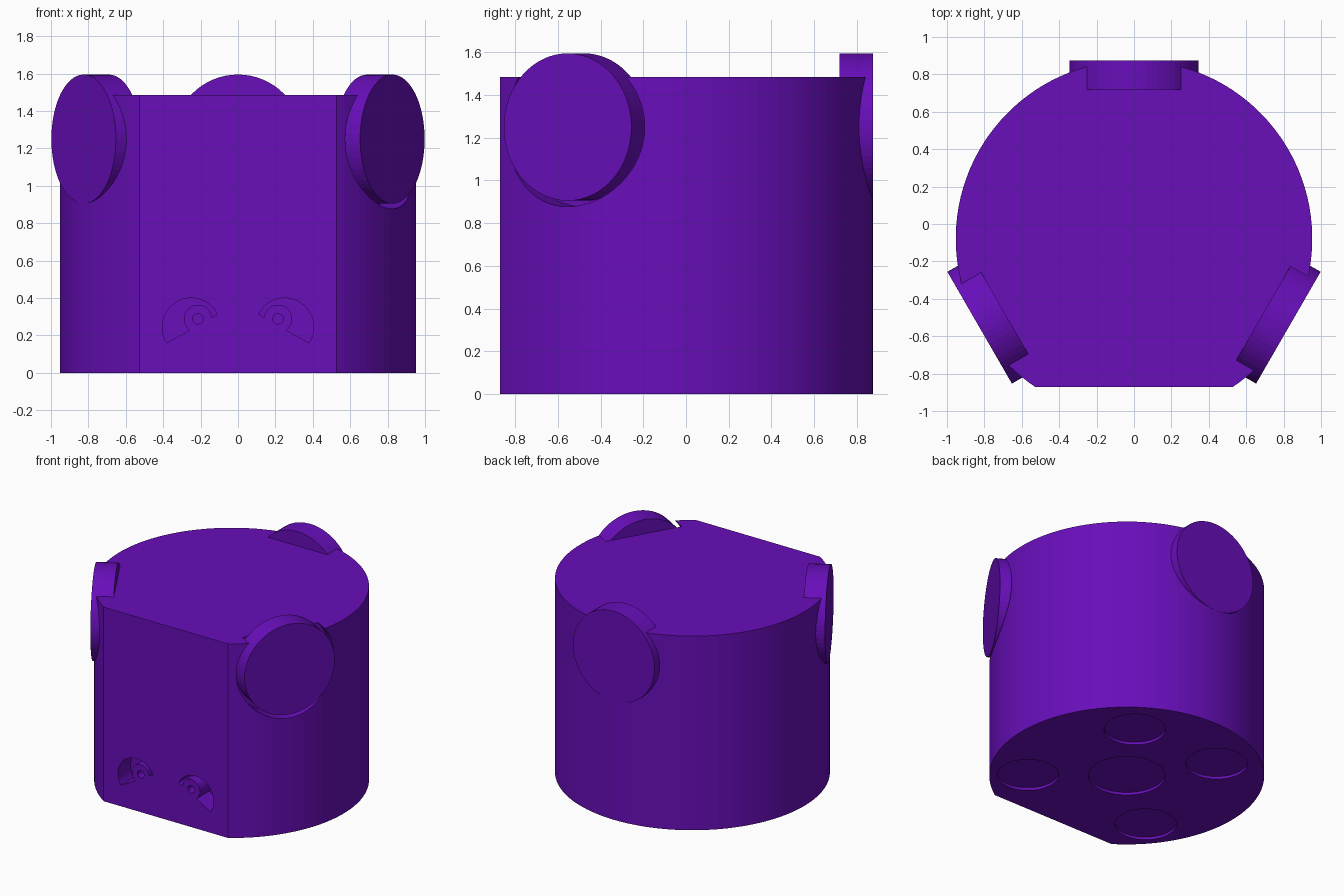
import bpy, bmesh, math
from mathutils import Matrix, Vector

if "Cube" in bpy.data.objects:
    bpy.data.objects.remove(bpy.data.objects["Cube"])

CY = -0.078            # y of the body axis
R = 0.953              # body radius
FRONT = -0.872         # flat front face
TOP = 1.485

purple = bpy.data.materials.new("purple")
purple.diffuse_color = (0.138, 0.0044, 0.491, 1)
purple.use_nodes = True
purple.node_tree.nodes["Principled BSDF"].inputs["Base Color"].default_value = purple.diffuse_color


def arc(cx, cy, r, a0, a1, n):
    """Points along an arc, angles in degrees."""
    return [(cx + r * math.cos(math.radians(a0 + (a1 - a0) * i / n)),
             cy + r * math.sin(math.radians(a0 + (a1 - a0) * i / n))) for i in range(n + 1)]


def prism(name, pts, depth, matrix=Matrix()):
    """Extrude a closed 2D outline along local z, then place it."""
    bm = bmesh.new()
    face = bm.faces.new([bm.verts.new((x, y, 0)) for x, y in pts])
    ext = bmesh.ops.extrude_face_region(bm, geom=[face])
    verts = [g for g in ext["geom"] if isinstance(g, bmesh.types.BMVert)]
    bmesh.ops.translate(bm, verts=verts, vec=(0, 0, depth))
    bm.transform(matrix)
    bmesh.ops.recalc_face_normals(bm, faces=bm.faces[:])
    mesh = bpy.data.meshes.new(name)
    bm.to_mesh(mesh)
    bm.free()
    mesh.materials.append(purple)
    ob = bpy.data.objects.new(name, mesh)
    bpy.context.collection.objects.link(ob)
    return ob


def cut(target, cutter):
    """Subtract a cutter from the target and remove it."""
    cutter.hide_render = True
    mod = target.modifiers.new("cut", 'BOOLEAN')
    mod.operation = 'DIFFERENCE'
    mod.solver = 'EXACT'
    mod.object = cutter
    bpy.context.view_layer.objects.active = target
    bpy.ops.object.modifier_apply(modifier=mod.name)
    bpy.data.objects.remove(cutter, do_unlink=True)


def circle(r, n=64, cx=0, cy=0):
    return arc(cx, cy, r, 0, 360, n)[:-1]


# Body: round drum with a flat front
half = math.degrees(math.acos((CY - FRONT) / R))
body = prism("body", arc(0, CY, R, -90 + half, 270 - half, 96), TOP)

# Three side discs sitting in slightly larger round pockets
for label, deg in (("back", 90), ("right", -30), ("left", 210)):
    place = (Matrix.Translation((0, CY, 1.25))
             @ Matrix.Rotation(math.radians(deg), 4, 'Z')
             @ Matrix.Translation((0.798, 0, 0))
             @ Matrix.Rotation(math.radians(90), 4, 'Y'))
    cut(body, prism("pocket_cutter", circle(0.373), 0.5, place))
    prism(label + "_disc", circle(0.345), 0.155, place)

# Front engraved crescents with a small round hole, mirrored left and right
crescent = arc(-0.25, 0.245, 0.155, 213, 26, 32) + arc(-0.214, 0.289, 0.075, 4, 234, 24)
hole = circle(0.028, 24, -0.214, 0.289)
front = Matrix.Translation((0, FRONT + 0.15, 0)) @ Matrix.Rotation(math.radians(90), 4, 'X')
for side in (1, -1):
    for outline in (crescent, hole):
        cut(body, prism("front_cutter", [(x * side, z) for x, z in outline], 0.3, front))

# Shallow round recesses underneath
feet = [(0, CY, 0.267)] + [(s * x, y, 0.213) for s in (1, -1)
                           for x, y in ((0.37, 0.45), (0.533, -0.51))]
for x, y, r in feet:
    cut(body, prism("foot_cutter", circle(r, 48, x, y), 0.12, Matrix.Translation((0, 0, -0.1))))
